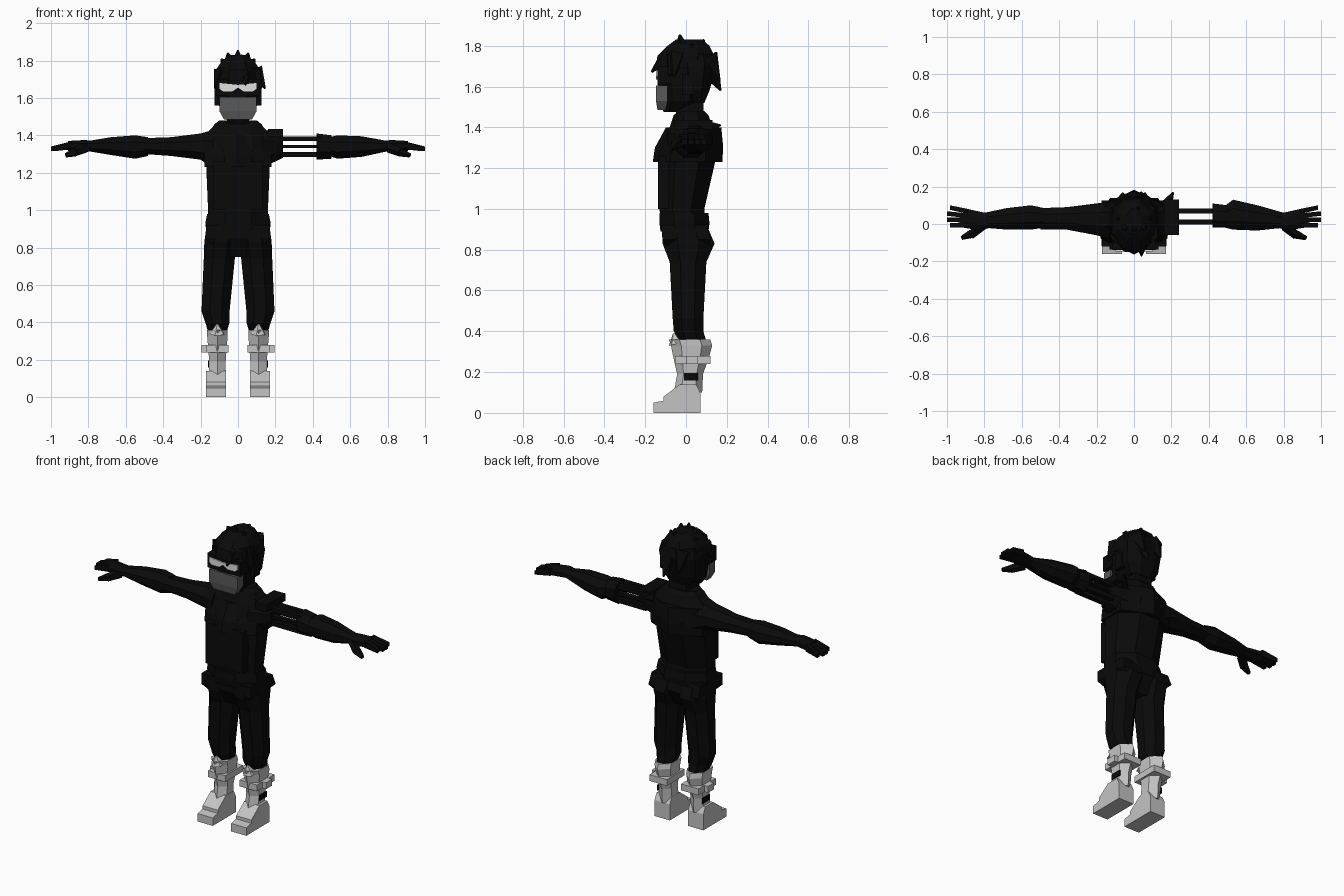
import bpy, bmesh, math
from mathutils import Vector

cube = bpy.data.objects.get("Cube")
if cube:
    bpy.data.objects.remove(cube, do_unlink=True)


def material(name, value):
    mat = bpy.data.materials.new(name)
    mat.use_nodes = True
    colour = (value, value, value, 1)
    mat.diffuse_color = colour
    mat.node_tree.nodes["Principled BSDF"].inputs["Base Color"].default_value = colour
    return mat


black = material("black cloth", .003)
grey = material("mask grey", .1)
white = material("eye white", .75)
light = material("boot light grey", .55)


def skin(name, loops, mat=black):
    """Bridge equal point loops and cap both ends."""
    bm = bmesh.new()
    rows = [[bm.verts.new(point) for point in loop] for loop in loops]
    for low, high in zip(rows, rows[1:]):
        for i in range(len(low)):
            bm.faces.new((low[i - 1], low[i], high[i], high[i - 1]))
    bm.faces.new(rows[0])
    bm.faces.new(rows[-1])
    bmesh.ops.recalc_face_normals(bm, faces=bm.faces)
    mesh = bpy.data.meshes.new(name)
    bm.to_mesh(mesh)
    bm.free()
    mesh.materials.append(mat)
    bpy.context.collection.objects.link(bpy.data.objects.new(name, mesh))


def outline(sides):
    """Polygon whose flat sides touch a unit square."""
    angles = [math.tau * (i + .5) / sides for i in range(sides)]
    reach = 1 / math.cos(math.pi / sides)
    return [(math.cos(a) * reach, math.sin(a) * reach) for a in angles]


def level(z, wide, front, back, x=0, sides=8):
    """Horizontal section of a body, leg or head part."""
    middle, half = (front + back) / 2, (back - front) / 2
    return [(x + u * wide, middle + v * half, z) for u, v in outline(sides)]


def slice_at(x, front, back, low, high, side=1, sides=8):
    """Upright section of an arm part."""
    y, z = (front + back) / 2, (low + high) / 2
    return [(side * x, y + u * (back - front) / 2, z + v * (high - low) / 2) for u, v in outline(sides)]


def box(name, low, high, wide, front, back, x=0, mat=black):
    skin(name, [level(z, wide, front, back, x, sides=4) for z in (low, high)], mat)


def spike(name, start, tip, radius, end=.004, mat=black):
    start, tip = Vector(start), Vector(tip)
    turn = (tip - start).to_track_quat("Z", "Y")
    ring = [turn @ Vector((u, v, 0)) for u, v in outline(sides=5)]
    skin(name, [[start + p * radius for p in ring], [tip + p * end for p in ring]], mat)


# Torso, collar and belt
skin("torso", [
    level(z=.9, wide=.16, front=-.12, back=.1),
    level(z=1, wide=.16, front=-.13, back=.09),
    level(z=1.24, wide=.17, front=-.135, back=.145),
    level(z=1.32, wide=.185, front=-.11, back=.15),
    level(z=1.4, wide=.18, front=-.08, back=.135),
    level(z=1.45, wide=.13, front=-.06, back=.11)])
skin("chest_wrap", [
    level(z=1.23, wide=.18, front=-.14, back=.155, sides=6),
    level(z=1.3, wide=.18, front=-.13, back=.16, sides=6),
    level(z=1.4, wide=.15, front=-.08, back=.155, sides=6)])
box("front_vest", low=1, high=1.26, wide=.13, front=-.137, back=0)
skin("collar", [
    level(z=1.4, wide=.165, front=-.08, back=.13),
    level(z=1.46, wide=.125, front=-.06, back=.11),
    level(z=1.48, wide=.1, front=-.03, back=.09)])
box("neck", low=1.43, high=1.58, wide=.06, front=-.05, back=.085)
skin("belt", [
    level(z=.89, wide=.17, front=-.125, back=.11),
    level(z=.93, wide=.175, front=-.13, back=.115),
    level(z=.98, wide=.165, front=-.13, back=.11)])
skin("pelvis", [
    level(z=.75, wide=.07, front=-.06, back=.07, sides=4),
    level(z=.85, wide=.175, front=-.115, back=.125, sides=4),
    level(z=.92, wide=.17, front=-.12, back=.1, sides=4)])

# Head, mask and hair
skin("head", [
    level(z=1.475, wide=.055, front=-.11, back=-.03),
    level(z=1.53, wide=.095, front=-.13, back=.08),
    level(z=1.62, wide=.11, front=-.14, back=.1),
    level(z=1.76, wide=.11, front=-.13, back=.11)])
skin("face_mask", [
    level(z=1.485, wide=.075, front=-.14, back=-.1, sides=4),
    level(z=1.53, wide=.1, front=-.147, back=-.09, sides=4),
    level(z=1.605, wide=.1, front=-.147, back=-.09, sides=4)], grey)
box("eye_band", low=1.61, high=1.7, wide=.115, front=-.14, back=-.06)
skin("hair_cap", [
    level(z=1.69, wide=.12, front=-.15, back=.14),
    level(z=1.75, wide=.118, front=-.14, back=.14),
    level(z=1.8, wide=.085, front=-.09, back=.115),
    level(z=1.83, wide=.04, front=-.05, back=.08)])
skin("hair_back", [
    level(z=1.52, wide=.075, front=.02, back=.09),
    level(z=1.58, wide=.115, front=-.02, back=.115),
    level(z=1.7, wide=.125, front=-.05, back=.15),
    level(z=1.76, wide=.11, front=-.05, back=.14)])
spike("crown_spike", start=(0, -.02, 1.78), tip=(0, -.03, 1.855), radius=.035)
spike("rear_crown_spike", start=(.02, .05, 1.77), tip=(.02, .09, 1.83), radius=.05)
spike("forelock", start=(.04, -.1, 1.74), tip=(.04, -.17, 1.67), radius=.03)
spike("side_lock", start=(.09, -.05, 1.75), tip=(.145, -.06, 1.65), radius=.04)
spike("nape_lock", start=(.03, .1, 1.72), tip=(.04, .17, 1.58), radius=.055)

# Cloth-covered right arm
skin("right_upper_arm", [
    slice_at(x=-.13, front=-.08, back=.12, low=1.22, high=1.43),
    slice_at(x=-.2, front=-.06, back=.11, low=1.27, high=1.41),
    slice_at(x=-.36, front=-.03, back=.09, low=1.29, high=1.39),
    slice_at(x=-.5, front=-.03, back=.085, low=1.3, high=1.385)])
skin("right_forearm", [
    slice_at(x=-.48, front=-.02, back=.085, low=1.29, high=1.39),
    slice_at(x=-.55, front=-.03, back=.1, low=1.275, high=1.4),
    slice_at(x=-.68, front=-.03, back=.085, low=1.295, high=1.39),
    slice_at(x=-.8, front=-.02, back=.06, low=1.315, high=1.37)])

# Left arm of thin bars with a guard and a cuff
skin("left_shoulder_joint", [
    slice_at(x=.13, front=-.09, back=.12, low=1.23, high=1.43),
    slice_at(x=.2, front=-.05, back=.1, low=1.26, high=1.41),
    slice_at(x=.24, front=-.01, back=.08, low=1.28, high=1.4)])
box("shoulder_guard", low=1.39, high=1.435, wide=.04, front=-.06, back=.13, x=.2)
spike("guard_tip", start=(.17, .1, 1.4), tip=(.21, .17, 1.41), radius=.03)
for place, z, thick in (("lower", 1.297, .014), ("middle", 1.34, .008), ("upper", 1.383, .012)):
    for row, y in (("front", .01), ("back", .07)):
        box(f"{place}_{row}_arm_bar", low=z - thick, high=z + thick, wide=.11,
            front=y - .014, back=y + .014, x=.33)
skin("left_cuff", [
    slice_at(x=.42, front=-.02, back=.11, low=1.27, high=1.41),
    slice_at(x=.5, front=-.02, back=.1, low=1.275, high=1.4)])
skin("left_forearm", [
    slice_at(x=.49, front=-.02, back=.1, low=1.29, high=1.39),
    slice_at(x=.53, front=-.03, back=.13, low=1.275, high=1.4),
    slice_at(x=.66, front=-.035, back=.1, low=1.285, high=1.395),
    slice_at(x=.8, front=-.02, back=.06, low=1.315, high=1.37)])

eye_shape = [(0, 1.655), (.03, 1.635), (.08, 1.635), (.1, 1.65), (.1, 1.68), (0, 1.67)]
foot_profile = [(-.16, 0), (-.16, .05), (-.11, .06), (-.11, .08), (-.03, .14), (.05, .14), (.07, .1), (.07, 0)]

for side, s in (("left", 1), ("right", -1)):
    # Eye plate, ear and swept hair
    skin(side + "_eye", [[(s * x, y, z) for x, z in eye_shape] for y in (-.147, -.139)], white)
    box(side + "_ear", low=1.56, high=1.66, wide=.015, front=-.02, back=.04, x=s * .11)
    spike(side + "_top_lock", start=(s * .04, 0, 1.78), tip=(s * .055, -.03, 1.84), radius=.035)
    spike(side + "_high_lock", start=(s * .05, .03, 1.75), tip=(s * .09, .03, 1.81), radius=.04)
    spike(side + "_temple_lock", start=(s * .09, -.06, 1.74), tip=(s * .125, -.08, 1.65), radius=.035)
    spike(side + "_rear_lock", start=(s * .05, .1, 1.74), tip=(s * .06, .165, 1.63), radius=.05)

    # Palm, fanned fingers and thumb
    skin(side + "_palm", [
        slice_at(x=.77, front=-.02, back=.055, low=1.317, high=1.37, side=s),
        slice_at(x=.82, front=-.035, back=.065, low=1.315, high=1.375, side=s),
        slice_at(x=.91, front=-.02, back=.085, low=1.315, high=1.37, side=s)])
    for i, finger in enumerate(("index", "middle", "ring", "little")):
        root, tip = i * .024, i * .032
        reach = 1 if finger in ("middle", "ring") else .985
        skin(f"{side}_{finger}_finger", [
            slice_at(x=.89, front=root - .017, back=root + .009, low=1.325, high=1.368, side=s, sides=4),
            slice_at(x=reach, front=tip - .02, back=tip + .004, low=1.315, high=1.34, side=s, sides=4)])
    spike(side + "_thumb_base", start=(s * .81, -.01, 1.335), tip=(s * .87, -.06, 1.31), radius=.024, end=.02)
    spike(side + "_thumb", start=(s * .87, -.055, 1.31), tip=(s * .92, -.075, 1.293), radius=.02, end=.01)

    # Trousers
    skin(side + "_trouser_leg", [
        level(z=.9, wide=.085, front=-.118, back=.11, x=s * .085),
        level(z=.83, wide=.09, front=-.115, back=.14, x=s * .09),
        level(z=.74, wide=.083, front=-.08, back=.1, x=s * .1),
        level(z=.46, wide=.075, front=-.065, back=.085, x=s * .12),
        level(z=.4, wide=.065, front=-.06, back=.085, x=s * .11),
        level(z=.35, wide=.05, front=-.03, back=.1, x=s * .11)])

    # Boot with strap, ankle patch and stepped foot
    middle = s * .11
    skin(side + "_boot_shaft", [
        level(z=.1, wide=.045, front=-.05, back=.07, x=middle, sides=6),
        level(z=.19, wide=.044, front=-.035, back=.075, x=middle, sides=6),
        level(z=.27, wide=.05, front=-.05, back=.1, x=middle, sides=6),
        level(z=.33, wide=.055, front=-.06, back=.115, x=middle, sides=6),
        level(z=.36, wide=.055, front=-.07, back=.105, x=middle, sides=6)], light)
    spike(side + "_boot_peak", start=(middle, -.045, .34), tip=(middle, -.06, .39), radius=.035, mat=light)
    box(side + "_boot_strap", low=.24, high=.28, wide=.06, front=-.055, back=.12, x=middle, mat=light)
    box(side + "_strap_tab", low=.24, high=.28, wide=.016, front=0, back=.06, x=s * .18, mat=light)
    box(side + "_ankle_patch", low=.16, high=.195, wide=.004, front=-.01, back=.06, x=s * .156)
    skin(side + "_boot_foot", [[(s * x, y, z) for y, z in foot_profile] for x in (.064, .17)], light)
